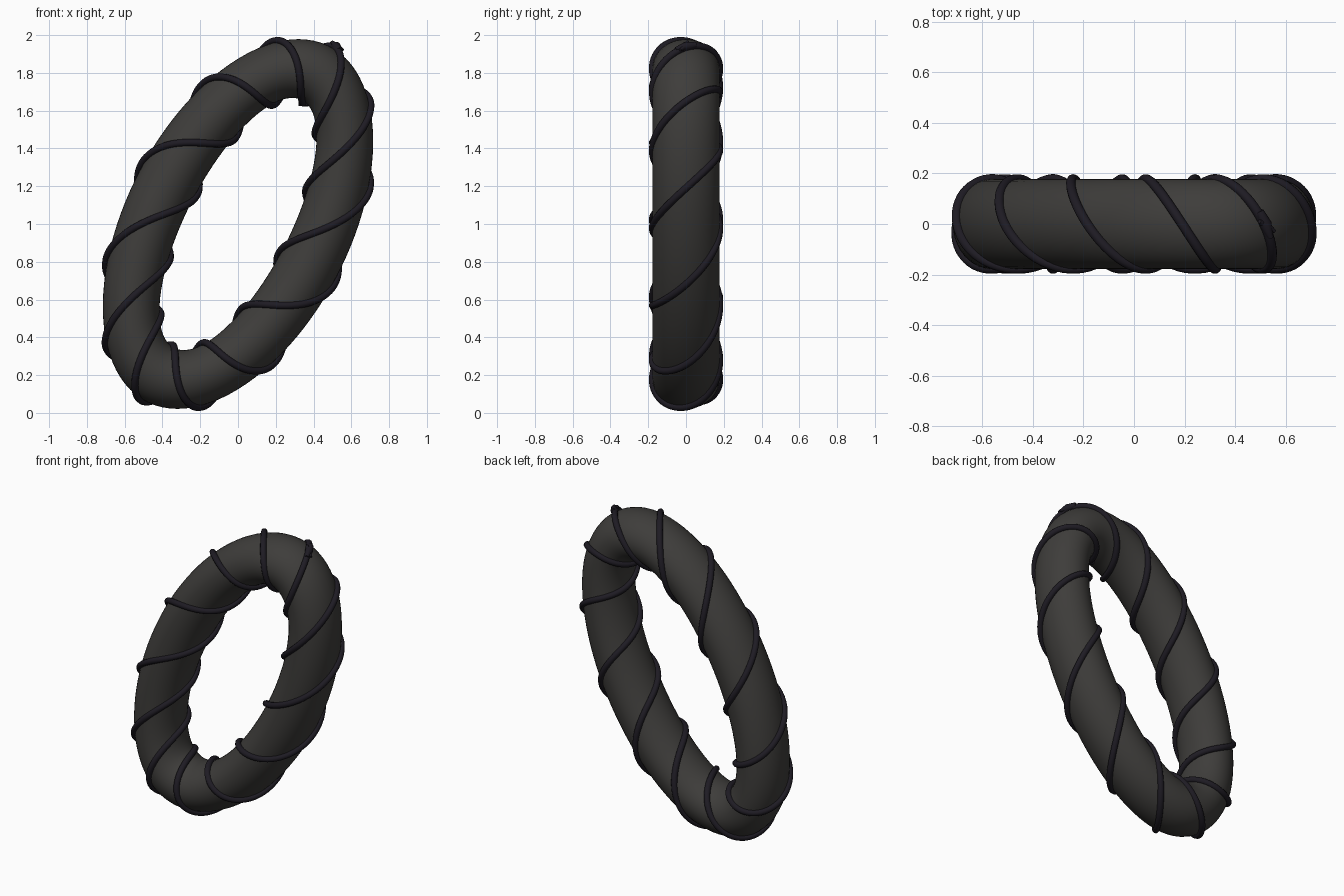
import bpy, bmesh
from math import sin, cos, pi, radians
from mathutils import Vector

if "Cube" in bpy.data.objects:
    bpy.data.objects.remove(bpy.data.objects["Cube"])

# Leaning ring: circle stretched along a tilted axis; s is measured clockwise from the top
A, B = Vector((0.19, 0, 0.80)), Vector((0.53, 0, 0.19))
IN_PLANE, DEPTH = 0.16, 0.178
SEAM = radians(30)


def ring_point(s, theta, r=IN_PLANE, depth=DEPTH):
    radial = Vector((sin(s), 0, cos(s)))
    return (Vector((0, 0, 1)) + A * cos(s) + B * sin(s)
            + radial * r * cos(theta) - Vector((0, depth * sin(theta), 0)))


def material(name, rgb):
    m = bpy.data.materials.new(name)
    m.diffuse_color = (*rgb, 1)
    m.use_nodes = True
    m.node_tree.nodes["Principled BSDF"].inputs["Base Color"].default_value = m.diffuse_color
    return m


def wire(name, points, mat, radii=None, cyclic=False):
    cu = bpy.data.curves.new(name, 'CURVE')
    cu.dimensions = '3D'
    cu.bevel_depth = 0.019
    cu.bevel_resolution = 3
    cu.use_fill_caps = True
    sp = cu.splines.new('POLY')
    sp.points.add(len(points) - 1)
    for i, p in enumerate(points):
        sp.points[i].co = (*p, 1)
        sp.points[i].radius = radii[i] if radii else 1
    sp.use_cyclic_u = cyclic
    cu.materials.append(mat)
    ob = bpy.data.objects.new(name, cu)
    bpy.context.collection.objects.link(ob)


body_grey = material("ring_grey", (0.048, 0.046, 0.043))
cord_dark = material("cord_dark", (0.013, 0.011, 0.017))

# Thick ring body
N, M = 96, 40
bm = bmesh.new()
rows = [[bm.verts.new(ring_point(2 * pi * i / N, 2 * pi * j / M)) for j in range(M)]
        for i in range(N)]
for i in range(N):
    for j in range(M):
        f = bm.faces.new((rows[i][j], rows[(i + 1) % N][j],
                          rows[(i + 1) % N][(j + 1) % M], rows[i][(j + 1) % M]))
        f.smooth = True
bmesh.ops.recalc_face_normals(bm, faces=bm.faces)
me = bpy.data.meshes.new("ring_body")
bm.to_mesh(me)
bm.free()
me.materials.append(body_grey)
bpy.context.collection.objects.link(bpy.data.objects.new("ring_body", me))

# Two cords wound six turns each, on opposite sides of the ring
STEPS = 300
for name, phase in (("cord_a", 0), ("cord_b", pi)):
    pts = [ring_point(SEAM + 2 * pi * i / STEPS, 12 * pi * i / STEPS + phase, 0.169, 0.178)
           for i in range(STEPS)]
    wire(name, pts, cord_dark, cyclic=True)

# Pinched seams where each cord's ends meet
top = ring_point(SEAM, 0, 0.172)
wire("outer_seam", [top + Vector(v) for v in
                    ((0.025, -0.055, -0.012), (0.004, 0, 0.004), (-0.02, 0.05, 0.012))],
     cord_dark, [0.6, 1.3, 0.9])
wire("outer_barb", [top + Vector(v) for v in
                    ((0.04, -0.03, -0.015), (0, 0, 0.004), (-0.02, 0.01, 0.03))],
     cord_dark, [0.4, 1.0, 0.4])
low = ring_point(SEAM, pi, 0.169)
wire("inner_seam", [low - Vector((0.025, 0, 0)), low + Vector((0.025, 0, 0))], cord_dark)
